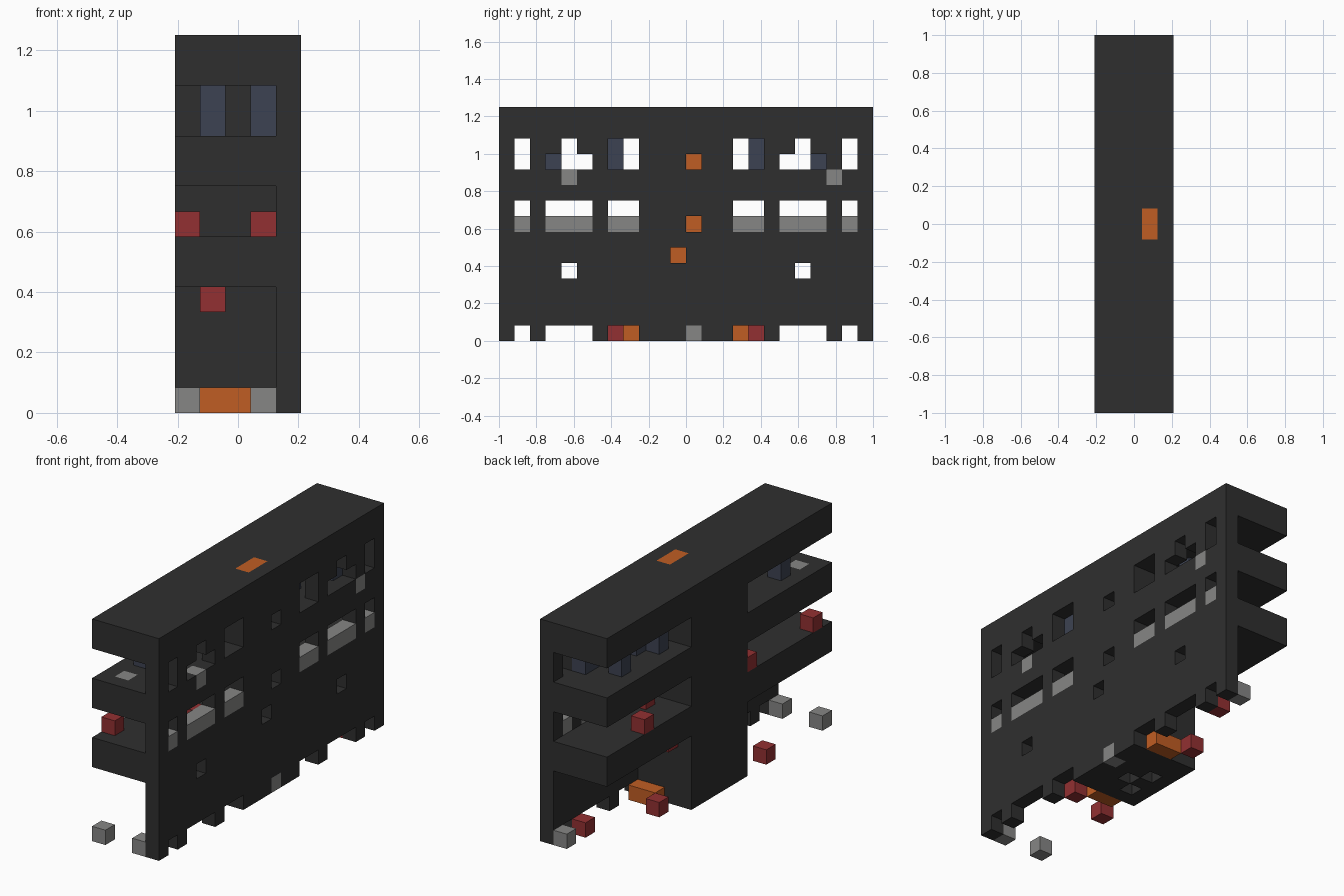
import bpy, bmesh
from mathutils import Vector

cube = bpy.data.objects.get("Cube")
if cube:
    bpy.data.objects.remove(cube, do_unlink=True)

NX, NY, NZ = 5, 24, 15
U = 2 / NY


def material(name, rgb):
    m = bpy.data.materials.new(name)
    m.use_nodes = True
    m.diffuse_color = (*rgb, 1)
    m.node_tree.nodes["Principled BSDF"].inputs["Base Color"].default_value = (*rgb, 1)
    return m


charcoal = material("charcoal", (0.028, 0.028, 0.028))
grey = material("grey", (0.24, 0.24, 0.235))
red = material("red", (0.29, 0.03, 0.032))
orange = material("orange", (0.53, 0.11, 0.017))
slate = material("slate_blue", (0.046, 0.055, 0.084))


def block(x, y, z):
    """Cells in inclusive ranges; a single number is a one-cell range."""
    r = [range(v, v + 1) if isinstance(v, int) else range(v[0], v[1] + 1) for v in (x, y, z)]
    return {(i, j, k) for i in r[0] for j in r[1] for k in r[2]}


def mirrored(cells):
    return cells | {(i, NY - 1 - j, k) for i, j, k in cells}


def union(*sets):
    return set().union(*sets)


# Lift core details
lift = block(3, (11, 12), (1, 14))
core_holes = union(block(4, 12, 11), block(4, 12, 7), block(4, 11, 5),
                   block(1, 10, 0), block(1, 12, 0), block(2, 11, 0))

# Sills and inlays set flush in the structure
sills = mirrored(union(block(4, 1, 7), block(4, (3, 5), 7), block(4, (7, 8), 7)))
inlays = union(block(4, 4, 10), block(4, 21, 10), block(4, 12, 0), block(1, 1, 10))

# Window openings and ground notches
openings = mirrored(union(
    block(4, 1, (11, 12)), block(4, (3, 5), 11), block(4, 4, 12), block(4, (7, 8), (11, 12)),
    block(4, 1, 8), block(4, (3, 5), 8), block(4, (7, 8), 8),
    block(4, 4, 4),
    block(4, 1, 0), block(4, (3, 5), 0), block(4, (7, 8), 0)))

cut = union(lift, core_holes, sills, inlays, openings)
core = block((0, 3), (9, 14), (0, 14)) - cut
parts = [
    ("tall_wall", charcoal, block(4, (0, 23), (0, 14)) - cut),
    ("lift_core", charcoal, core),
    ("lift_shaft", orange, lift),
    ("window_sills", grey, sills),
    ("wall_inlays", grey, inlays),
]
for name, low in (("lower_floor", 5), ("upper_floor", 9), ("roof", 13)):
    parts.append((name, charcoal, block((0, 3), (0, 23), (low, low + 1)) - core - cut))

# Loose furniture blocks on each level
parts += [
    ("ground_bollards", grey, union(block(0, 0, 0), block(3, 0, 0), block(3, 23, 0))),
    ("ground_seats", red, union(block(0, 6, 0), block(3, 7, 0), block(1, 16, 0), block(3, 21, 0))),
    ("ground_counters", orange, union(block((1, 2), 8, 0), block((2, 3), 15, 0))),
    ("ceiling_units", red, mirrored(block(1, 8, 4))),
    ("middle_seats", red, union(block(0, 1, 7), block(3, 5, 7), block(0, 8, 7),
                                block(2, 16, 7), block(0, 19, 7))),
    ("upper_cabinets", slate, union(*[block(x, y, (11, 12)) for x, y in (
        (1, 3), (3, 7), (1, 16), (2, 17), (1, 20), (3, 20), (3, 21))])),
]

filled = union(*[p[2] for p in parts])
ORIGIN = Vector((NX / 2, NY / 2, 0))


def build(name, mat, cells):
    """Skin the cells, keeping only faces open to the air."""
    bm = bmesh.new()
    for c in sorted(cells):
        for axis in range(3):
            for side in (0, 1):
                n = list(c)
                n[axis] += 2 * side - 1
                if tuple(n) in filled:
                    continue
                u, v = (axis + 1) % 3, (axis + 2) % 3
                ring = []
                for du, dv in ((0, 0), (1, 0), (1, 1), (0, 1)):
                    p = Vector(c)
                    p[axis] += side
                    p[u] += du
                    p[v] += dv
                    ring.append(bm.verts.new((p - ORIGIN) * U))
                bm.faces.new(ring if side else ring[::-1])
    bmesh.ops.remove_doubles(bm, verts=bm.verts, dist=U / 100)
    bmesh.ops.dissolve_limit(bm, angle_limit=0.01, verts=bm.verts, edges=bm.edges)
    mesh = bpy.data.meshes.new(name)
    bm.to_mesh(mesh)
    bm.free()
    mesh.materials.append(mat)
    bpy.context.collection.objects.link(bpy.data.objects.new(name, mesh))


for part in parts:
    build(*part)
